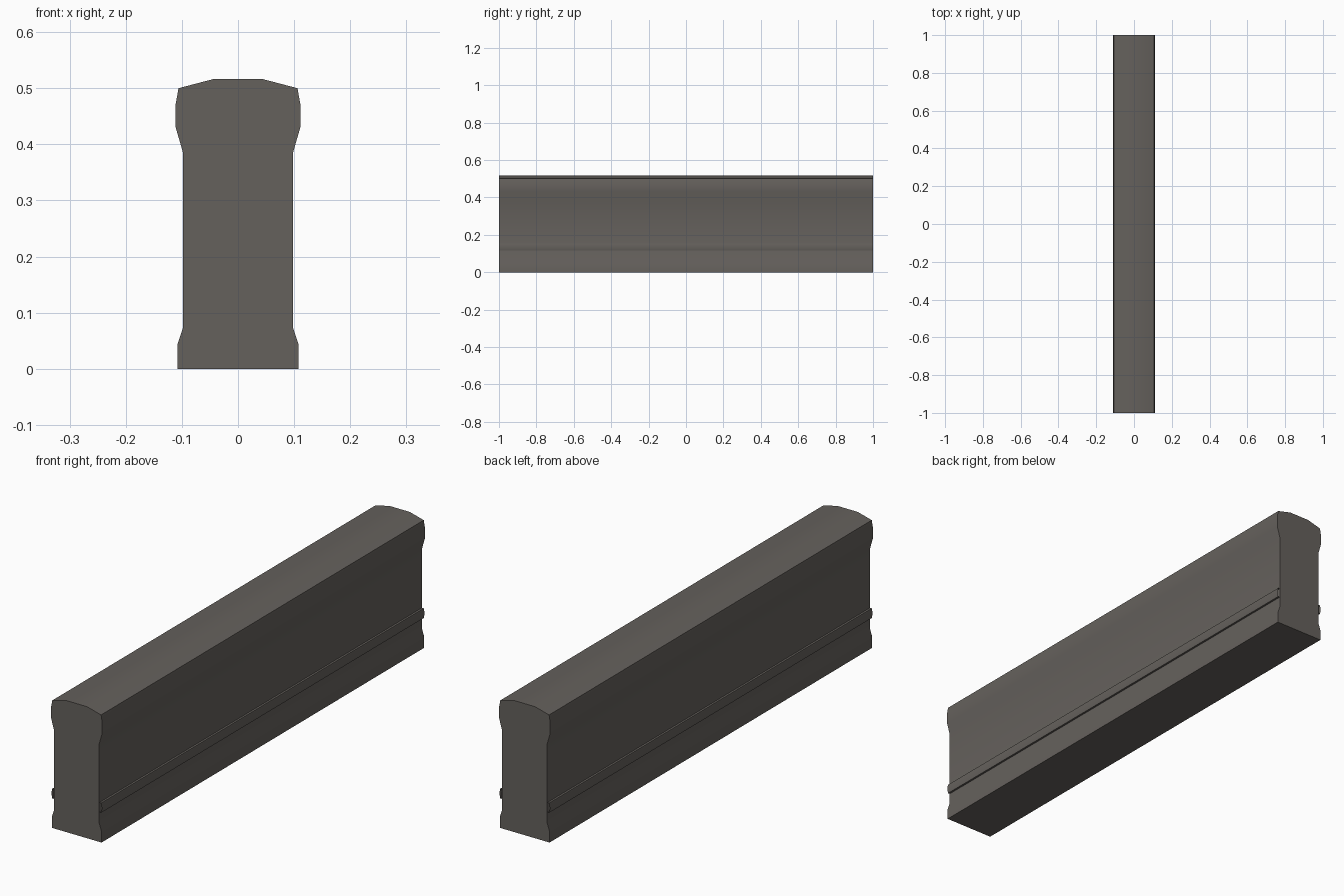
import bpy, bmesh

if "Cube" in bpy.data.objects:
    bpy.data.objects.remove(bpy.data.objects["Cube"])

stone = bpy.data.materials.new("dark warm grey stone")
stone.diffuse_color = (0.13, 0.119, 0.108, 1)
stone.use_nodes = True
stone.node_tree.nodes["Principled BSDF"].inputs["Base Color"].default_value = stone.diffuse_color


def extrude_profile(name, points, closed):
    """Sweep an x-z profile along y; closed profiles get end caps."""
    bm = bmesh.new()
    front = [bm.verts.new((x, -1, z)) for x, z in points]
    back = [bm.verts.new((x, 1, z)) for x, z in points]
    n = len(points)
    for i in range(n if closed else n - 1):
        j = (i + 1) % n
        bm.faces.new((front[i], back[i], back[j], front[j]))
    if closed:
        bm.faces.new(front)
        bm.faces.new(back[::-1])
        bmesh.ops.recalc_face_normals(bm, faces=bm.faces[:])
    else:
        # open strips face away from the wall
        bm.normal_update()
        side = 1 if points[0][0] > 0 else -1
        if sum(f.normal.x for f in bm.faces) * side < 0:
            bmesh.ops.reverse_faces(bm, faces=bm.faces[:])
    mesh = bpy.data.meshes.new(name)
    bm.to_mesh(mesh)
    bm.free()
    mesh.materials.append(stone)
    obj = bpy.data.objects.new(name, mesh)
    bpy.context.collection.objects.link(obj)
    bpy.ops.object.select_all(action='DESELECT')
    obj.select_set(True)
    bpy.context.view_layer.objects.active = obj
    bpy.ops.object.shade_smooth_by_angle(angle=0.6)


# Wall body: flared foot, straight web, bulging coping with bevelled top
half = [(0.108, 0), (0.108, 0.043), (0.098, 0.073), (0.098, 0.385),
        (0.111, 0.43), (0.111, 0.472), (0.106, 0.50), (0.045, 0.516)]
extrude_profile("wall_body", half + [(-x, z) for x, z in reversed(half)], True)

# Thin moulding along each side, open at the ends
trim = [(0.096, 0.116), (0.106, 0.116), (0.110, 0.135), (0.106, 0.154), (0.096, 0.154)]
for s, label in ((1, "right"), (-1, "left")):
    extrude_profile("side_moulding_" + label, [(s * x, z) for x, z in trim], False)
